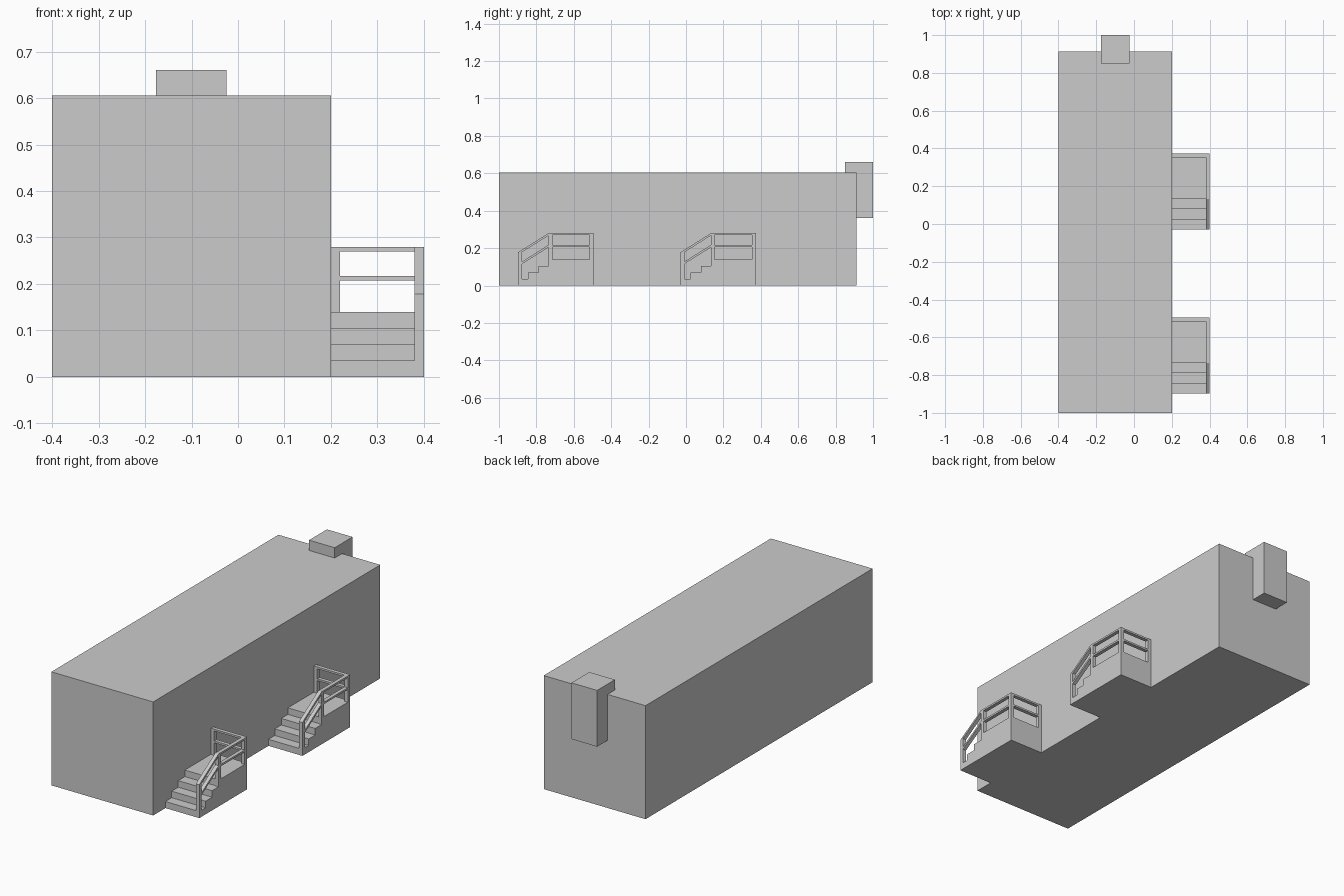
import bpy, bmesh
from mathutils import Vector

if "Cube" in bpy.data.objects:
    bpy.data.objects.remove(bpy.data.objects["Cube"])


def prism(name, profile, x0, x1):
    """Extrude a (y, z) outline along x."""
    bm = bmesh.new()
    face = bm.faces.new([bm.verts.new((x0, y, z)) for y, z in profile])
    ext = bmesh.ops.extrude_face_region(bm, geom=[face])
    verts = [g for g in ext["geom"] if isinstance(g, bmesh.types.BMVert)]
    bmesh.ops.translate(bm, verts=verts, vec=Vector((x1 - x0, 0, 0)))
    bmesh.ops.recalc_face_normals(bm, faces=bm.faces)
    mesh = bpy.data.meshes.new(name)
    bm.to_mesh(mesh)
    bm.free()
    obj = bpy.data.objects.new(name, mesh)
    bpy.context.collection.objects.link(obj)
    return obj


def box(name, x0, x1, y0, y1, z0, z1):
    return prism(name, [(y0, z0), (y1, z0), (y1, z1), (y0, z1)], x0, x1)


# Cabin body and rear rooftop unit
D, H = 0.912, 0.605
box("cabin_body", -0.4, 0.2, -1.0, D, 0, H)
prism("rear_wall_unit", [(0.85, H), (D, H), (D, 0.36), (1.0, 0.36),
                         (1.0, 0.66), (0.85, 0.66)], -0.176, -0.025)

# Entrance stairs: dimensions shared by both flights
XI, XO, T = 0.2, 0.4, 0.02       # wall side, outer side, post width
LENGTH, RISE = 0.402, 0.035
RISERS = (0.0, 0.053, 0.108, 0.164)
DECK = 4 * RISE
TOP, THICK, DROP = 0.28, 0.01, 0.063


def entrance(label, y):
    # Solid steps and landing
    outline = [(y, 0)]
    for i, r in enumerate(RISERS):
        outline += [(y + r, i * RISE), (y + r, (i + 1) * RISE)][i == 0:]
    outline += [(y + LENGTH, DECK), (y + LENGTH, 0)]
    prism(label + "_steps", outline, XI, XO)

    # Posts
    end = y + LENGTH
    prism(label + "_lower_post", [(y, RISE), (y + T, RISE), (y + T, 0.191), (y, 0.178)], XO - T, XO)
    box(label + "_middle_post", XO - T, XO, y + 0.162, y + 0.182, 3 * RISE, TOP)
    box(label + "_corner_post", XO - T, XO, end - T, end, DECK, TOP)
    box(label + "_wall_post", XI, XI + T, end - T, end, DECK, TOP)

    # Upper and middle rails: sloped, level and rear
    for part, drop in (("top", 0), ("middle", DROP)):
        z = TOP - drop
        slope = [(y + T, 0.191 - drop), (y + 0.162, z),
                 (y + 0.162, z - THICK - 0.003), (y + T, 0.178 - drop)]
        prism(f"{label}_{part}_sloped_rail", slope, XO - T, XO)
        box(f"{label}_{part}_level_rail", XO - T, XO, y + 0.182, end - T, z - THICK, z)
        box(f"{label}_{part}_rear_rail", XI + T, XO - T, end - T, end, z - THICK, z)


entrance("front_entrance", -0.897)
entrance("middle_entrance", -0.029)
